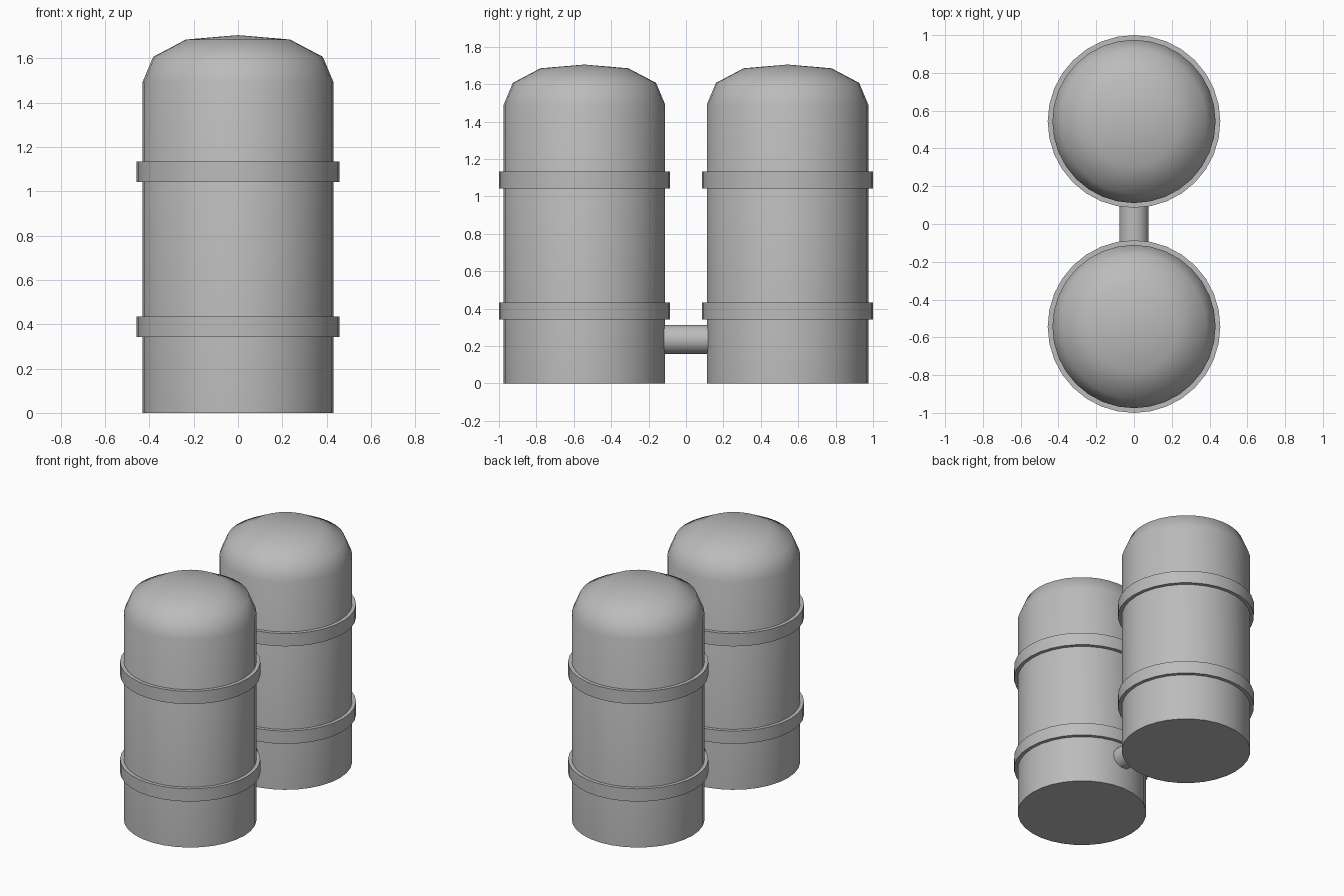
import bpy, bmesh, math
from mathutils import Matrix

cube = bpy.data.objects.get("Cube")
if cube:
    bpy.data.objects.remove(cube, do_unlink=True)

steel = bpy.data.materials.new("grey_steel")
steel.use_nodes = True
GREY = (0.5, 0.5, 0.5, 1)
steel.diffuse_color = GREY
steel.node_tree.nodes["Principled BSDF"].inputs["Base Color"].default_value = GREY


def finish(name, bm, location, angle):
    bmesh.ops.recalc_face_normals(bm, faces=bm.faces)
    mesh = bpy.data.meshes.new(name)
    bm.to_mesh(mesh)
    bm.free()
    mesh.materials.append(steel)
    obj = bpy.data.objects.new(name, mesh)
    obj.location = location
    bpy.context.collection.objects.link(obj)
    bpy.ops.object.select_all(action="DESELECT")
    obj.select_set(True)
    bpy.context.view_layer.objects.active = obj
    bpy.ops.object.shade_smooth_by_angle(angle=math.radians(angle))
    return obj


def lathe(name, profile, location, closed=False, sides=32):
    """Spin an (r, z) profile around the vertical axis."""
    bm = bmesh.new()
    verts = [bm.verts.new((r, 0, z)) for r, z in profile]
    edges = [bm.edges.new(pair) for pair in zip(verts, verts[1:])]
    if closed:
        edges.append(bm.edges.new((verts[-1], verts[0])))
    bmesh.ops.spin(bm, geom=verts + edges, cent=(0, 0, 0), axis=(0, 0, 1),
                   angle=math.tau, steps=sides, use_duplicate=False)
    bmesh.ops.remove_doubles(bm, verts=bm.verts, dist=0.0005)
    return finish(name, bm, location, 40)


R, BAND_R, OFFSET = 0.432, 0.457, 0.543
TANK = [(0, 0), (R, 0), (R, 1.49), (0.383, 1.607), (0.235, 1.685), (0, 1.705)]

# Two domed tanks, each with two raised bands
for side, y in (("front", -OFFSET), ("back", OFFSET)):
    lathe(side + "_tank", TANK, (0, y, 0))
    for level, z in (("lower", 0.342), ("upper", 1.042)):
        band = [(R - 0.01, z), (BAND_R, z), (BAND_R, z + 0.092), (R - 0.01, z + 0.092)]
        lathe(f"{side}_{level}_band", band, (0, y, 0), closed=True)

# Pipe joining the tanks near the base
bm = bmesh.new()
bmesh.ops.create_cone(bm, cap_ends=True, segments=24, radius1=0.078, radius2=0.078,
                      depth=0.3, matrix=Matrix.Rotation(math.pi / 2, 4, "X"))
finish("connecting_pipe", bm, (0, 0, 0.235), 40)
